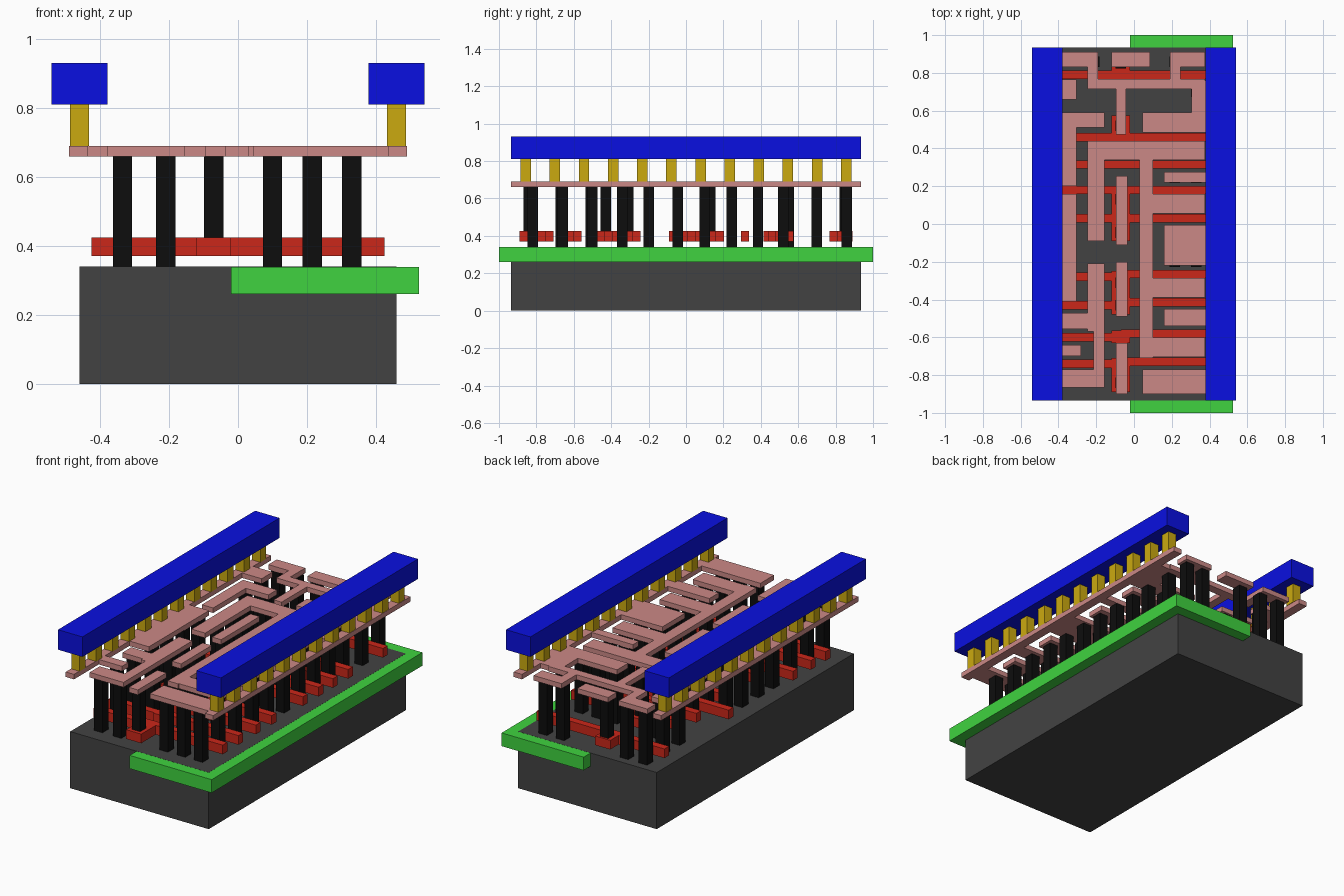
import bpy, bmesh


def material(name, rgb):
    m = bpy.data.materials.new(name)
    m.diffuse_color = (*rgb, 1)
    return m


def slabs(name, rects, z0, z1, mat):
    """One object from rectangles (x0, x1, y0, y1) extruded from z0 to z1."""
    bm = bmesh.new()
    for x0, x1, y0, y1 in rects:
        lo = [bm.verts.new((x, y, z0)) for x, y in ((x0, y0), (x1, y0), (x1, y1), (x0, y1))]
        hi = [bm.verts.new((v.co.x, v.co.y, z1)) for v in lo]
        bm.faces.new(lo[::-1])
        bm.faces.new(hi)
        for i in range(4):
            j = (i + 1) % 4
            bm.faces.new((lo[i], lo[j], hi[j], hi[i]))
    me = bpy.data.meshes.new(name)
    bm.to_mesh(me)
    bm.free()
    me.materials.append(mat)
    ob = bpy.data.objects.new(name, me)
    bpy.context.collection.objects.link(ob)
    return ob


def posts(centres, w=0.056):
    return [(x - w / 2, x + w / 2, y - w / 2, y + w / 2) for x, y in centres]


grey = material("dark_grey", (0.055, 0.055, 0.055))
green = material("green", (0.05, 0.65, 0.05))
red = material("red", (0.6, 0.02, 0.01))
black = material("black", (0.004, 0.004, 0.004))
pink = material("pink", (0.6, 0.25, 0.24))
gold = material("gold", (0.6, 0.4, 0.005))
blue = material("blue", (0.003, 0.005, 0.75))

# Base block and the well set into its top
slabs("substrate", [(-0.46, 0.46, -0.935, 0.935)], 0, 0.34, grey)
slabs("well", [(-0.02, 0.525, -1, 1)], 0.26, 0.3395, green)

# Gate strips: (y on left, y on right), joined by centre pads
gates = []
for yl, yr in [(0.79, 0.79), (0.46, 0.46), (0.315, 0.315), (0.18, 0.18), (0.03, 0.03),
               (-0.28, -0.265), (-0.43, -0.415), (-0.60, -0.58), (-0.74, -0.73)]:
    left = -0.305 if yl in (0.46, 0.315, -0.28, 0.03) else -0.425
    gates.append((left, -0.07, yl - 0.022, yl + 0.022))
    gates.append((-0.07, 0.425, yr - 0.022, yr + 0.022))
for y0, y1 in [(0.768, 0.89), (0.415, 0.575), (-0.09, 0.2), (-0.48, -0.25),
               (-0.63, -0.565), (-0.89, -0.71)]:
    gates.append((-0.12, -0.02, y0, y1))
slabs("gate_strips", gates, 0.37, 0.425, red)

# Local wiring: edge rails, then routed shapes
wires = [(-0.49, -0.435, -0.935, 0.935), (0.435, 0.49, -0.935, 0.935)]
wires += [
    # first stage ring and its output stem
    (-0.38, -0.19, 0.83, 0.91), (-0.245, -0.19, 0.72, 0.91),
    (0.19, 0.375, 0.83, 0.91), (0.19, 0.245, 0.72, 0.91),
    (-0.245, 0.375, 0.715, 0.768), (-0.095, -0.043, 0.475, 0.76),
    (-0.12, 0.085, 0.83, 0.91),
    # rail taps, far end
    (-0.44, -0.305, 0.66, 0.765), (0.305, 0.44, 0.585, 0.76),
    (0.045, 0.44, 0.485, 0.59),
    (-0.38, -0.155, 0.51, 0.59), (-0.38, -0.305, 0.20, 0.59),
    (-0.44, -0.305, -0.41, 0.16),
    # second stage
    (-0.245, 0.375, 0.34, 0.44), (-0.245, -0.155, -0.09, 0.35),
    (-0.095, -0.035, -0.11, 0.255),
    # long spine and right hand branches
    (0.03, 0.10, -0.71, 0.35), (0.09, 0.375, 0.055, 0.16),
    (0.09, 0.375, -0.39, -0.285), (0.03, 0.375, -0.705, -0.60),
    # right hand rail taps
    (0.16, 0.44, 0.22, 0.275), (0.16, 0.44, -0.22, -0.005),
    (0.16, 0.44, -0.54, -0.45), (0.045, 0.44, -0.90, -0.77),
    # left hand, near end
    (-0.245, -0.155, -0.57, -0.21), (-0.38, -0.20, -0.555, -0.47),
    (-0.215, -0.155, -0.865, -0.55), (-0.38, -0.155, -0.865, -0.77),
    (-0.44, -0.28, -0.70, -0.64),
    # centre bars
    (-0.095, -0.035, -0.49, -0.20), (-0.095, -0.035, -0.90, -0.63),
]
slabs("local_wiring", wires, 0.66, 0.69, pink)

# Contact posts from the base to the wiring
right = [(0.33, y) for y in (-0.82, -0.66, -0.5, -0.34, -0.2, -0.045, 0.1, 0.245, 0.385, 0.52, 0.70, 0.86)]
right += [(0.215, y) for y in (-0.82, -0.66, -0.5, -0.34, -0.2, -0.045, 0.1, 0.245, 0.385, 0.52, 0.86)]
right += [(0.10, y) for y in (-0.82, -0.66, 0.52)]
left = [(-0.335, y) for y in (-0.82, -0.67, -0.51, -0.34, -0.2, -0.045, 0.1, 0.55, 0.70, 0.86)]
left += [(-0.21, y) for y in (-0.51, -0.34, 0.1, 0.245, 0.385, 0.55, 0.86)]
left += [(-0.21, -0.82)]
slabs("contact_posts", posts(right + left), 0.34, 0.66, black)
slabs("gate_posts", posts([(-0.07, y) for y in (0.85, 0.52, 0.13, -0.045, -0.31, -0.43, -0.84)]),
      0.425, 0.66, black)

# Upper posts and power bars on both edges
for side, s in (("left", -1), ("right", 1)):
    slabs(side + "_upper_posts", posts([(s * 0.46, -0.857 + 0.1558 * i) for i in range(12)]),
          0.69, 0.81, gold)
    slabs(side + "_power_bar", [(s * 0.46 - 0.081, s * 0.46 + 0.081, -0.935, 0.935)], 0.81, 0.93, blue)
